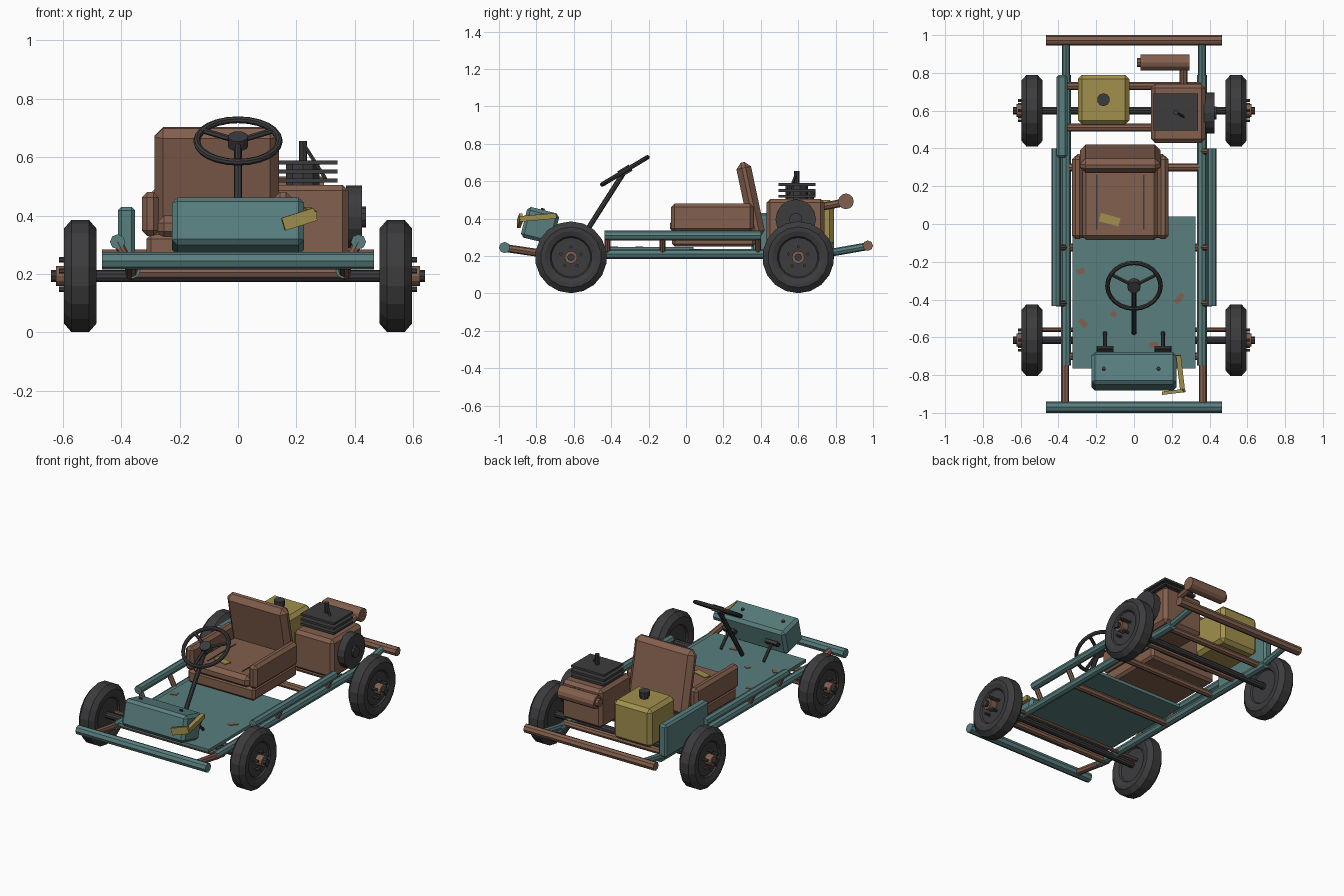
import bpy, math
from mathutils import Vector, Matrix

old = bpy.data.objects.get("Cube")
if old:
    bpy.data.objects.remove(old, do_unlink=True)


def material(name, rgb):
    m = bpy.data.materials.new(name)
    m.use_nodes = True
    m.diffuse_color = (*rgb, 1)
    m.node_tree.nodes["Principled BSDF"].inputs["Base Color"].default_value = (*rgb, 1)
    return m


TEAL = material("teal paint", (0.10, 0.21, 0.21))
RUST = material("rust brown", (0.225, 0.115, 0.075))
YELLOW = material("old yellow", (0.36, 0.28, 0.075))
BLACK = material("dark metal", (0.045, 0.045, 0.048))


def finish(ob, name, mat):
    ob.name = name
    ob.data.materials.clear()
    ob.data.materials.append(mat)
    return ob


def box(name, mat, lo, hi, bevel=0.0, rx=0.0, rz=0.0):
    """Box between two corners, turned about its centre."""
    lo, hi = Vector(lo), Vector(hi)
    bpy.ops.mesh.primitive_cube_add(size=1, location=(lo + hi) / 2)
    ob = finish(bpy.context.object, name, mat)
    ob.data.transform(Matrix.Diagonal((*(hi - lo), 1)))
    ob.rotation_euler = (math.radians(rx), 0, math.radians(rz))
    if bevel:
        mod = ob.modifiers.new("bevel", "BEVEL")
        mod.width, mod.segments = bevel, 1
    return ob


def tube(name, mat, a, b, r, sides=8):
    """Straight round bar from a to b."""
    a, b = Vector(a), Vector(b)
    bpy.ops.mesh.primitive_cylinder_add(vertices=sides, radius=r, depth=(b - a).length,
                                        location=(a + b) / 2)
    ob = finish(bpy.context.object, name, mat)
    ob.rotation_euler = (b - a).to_track_quat("Z", "Y").to_euler()
    return ob


def strap(name, mat, a, b, height, thick):
    """Flat bar standing on edge from a to b."""
    a, b = Vector(a), Vector(b)
    ob = box(name, mat, (-(b - a).length / 2, -thick / 2, -height / 2),
             ((b - a).length / 2, thick / 2, height / 2))
    x = (b - a).normalized()
    y = Vector((0, 0, 1)).cross(x).normalized()
    ob.matrix_world = Matrix.Translation((a + b) / 2) @ Matrix((x, y, x.cross(y))).transposed().to_4x4()
    return ob


def lathe_x(name, mat, profile, centre, sides):
    """Spin (offset, radius) points about an x axis."""
    verts, faces, n = [], [], len(profile)
    for i in range(sides):
        t = 2 * math.pi * i / sides
        verts += [(x, r * math.sin(t), r * math.cos(t)) for x, r in profile]
        j = (i + 1) % sides
        faces += [(i * n + k, i * n + k + 1, j * n + k + 1, j * n + k) for k in range(n - 1)]
    faces += [[i * n for i in range(sides)][::-1], [i * n + n - 1 for i in range(sides)]]
    me = bpy.data.meshes.new(name)
    me.from_pydata(verts, [], faces)
    ob = bpy.data.objects.new(name, me)
    bpy.context.collection.objects.link(ob)
    ob.location = centre
    return finish(ob, name, mat)


FRONT, REAR, HUB = -0.615, 0.6, 0.193
SIDES = (("left", 1), ("right", -1))

# Wheels with hubs and bolts
half = [(0.036, 0.105), (0.046, 0.112), (0.056, 0.14), (0.056, 0.162), (0.03, 0.192)]
tyre = [(-x, r) for x, r in half] + [(x, r) for x, r in half[::-1]]
for end, y in (("front", FRONT), ("rear", REAR)):
    tube(end + "_axle", BLACK, (-0.6, y, HUB), (0.6, y, HUB), 0.021, 10)
    for side, s in SIDES:
        tag = f"{end}_{side}_"
        lathe_x(tag + "tyre", BLACK, tyre, (s * 0.54, y, HUB), 18)
        tube(tag + "hub", RUST, (s * 0.57, y, HUB), (s * 0.622, y, HUB), 0.034, 12)
        tube(tag + "axle_nut", BLACK, (s * 0.61, y, HUB), (s * 0.64, y, HUB), 0.02, 8)
        for k in range(5):
            t = 2 * math.pi * k / 5
            p = (y + 0.056 * math.sin(t), HUB + 0.056 * math.cos(t))
            tube(tag + "bolt", BLACK, (s * 0.57, *p), (s * 0.613, *p), 0.009, 6)

# Frame rails, side rails and bumper struts
for side, s in SIDES:
    tube(side + "_main_rail", TEAL, (s * 0.36, -0.75, 0.21), (s * 0.36, 0.79, 0.21), 0.026)
    tube(side + "_side_rail", TEAL, (s * 0.412, -0.435, 0.31), (s * 0.412, 0.4, 0.31), 0.026)
    for y in (-0.42, -0.125, 0.385):
        tube(side + "_rail_post", RUST, (s * 0.36, y, 0.21), (s * 0.412, y, 0.31), 0.016)
    tube(side + "_front_strut", RUST, (s * 0.365, -0.68, 0.2), (s * 0.365, -0.97, 0.243), 0.021)
    tube(side + "_rear_strut", TEAL, (s * 0.36, 0.76, 0.215), (s * 0.36, 0.97, 0.252), 0.021)
tube("front_bumper", TEAL, (-0.465, -0.97, 0.245), (0.465, -0.97, 0.245), 0.03)
tube("rear_bumper", RUST, (-0.465, 0.972, 0.255), (0.465, 0.972, 0.255), 0.028)
for y, z in ((-0.7, 0.205), (-0.125, 0.205), (0.3, 0.21), (0.51, 0.225), (0.73, 0.225)):
    tube("cross_member", RUST, (-0.36, y, z), (0.36, y, z), 0.021)
tube("tie_rod", RUST, (-0.49, -0.56, 0.197), (0.49, -0.56, 0.197), 0.011)

# Floor with rust patches
box("floor_panel", TEAL, (-0.325, -0.765, 0.228), (0.325, 0.04, 0.248))
for x, y, w, rz in ((-0.283, -0.25, 0.042, 15), (-0.27, -0.525, 0.048, -45),
                    (0.24, -0.395, 0.06, 50), (-0.108, -0.477, 0.028, 60),
                    (0.105, -0.64, 0.045, 10)):
    box("rust_patch", RUST, (x - w / 2, y - 0.014, 0.246), (x + w / 2, y + 0.014, 0.251), rz=rz)

# Rear side panel
box("rear_side_panel", TEAL, (-0.41, 0.35, 0.22), (-0.353, 0.79, 0.43), 0.012)

# Seat
SX = -0.073
box("seat_base", RUST, (SX - 0.24, -0.075, 0.25), (SX + 0.24, 0.37, 0.335), 0.015)
box("seat_cushion", RUST, (SX - 0.205, -0.085, 0.32), (SX + 0.205, 0.36, 0.4), 0.025)
for side, s in SIDES:
    x = SX + s * 0.227
    box(side + "_seat_bolster", RUST, (x - 0.029, -0.08, 0.33), (x + 0.029, 0.36, 0.48), 0.018)
    x = SX + s * 0.125
    box(side + "_seat_seam", BLACK, (x - 0.004, -0.03, 0.397), (x + 0.004, 0.26, 0.403))
box("seat_back", RUST, (SX - 0.213, 0.305, 0.295), (SX + 0.213, 0.385, 0.705), 0.03, rx=12)
box("seat_patch", YELLOW, (-0.183, 0.0, 0.397), (-0.075, 0.045, 0.405), rz=-15)

# Engine with cooling fins, flywheel and exhaust
box("engine_block", RUST, (0.09, 0.43, 0.255), (0.378, 0.74, 0.505), 0.02)
tube("cylinder_core", BLACK, (0.222, 0.592, 0.5), (0.222, 0.592, 0.58), 0.06, 10)
for z in (0.52, 0.55, 0.582):
    box("cooling_fin", BLACK, (0.103, 0.495, z - 0.007), (0.34, 0.692, z + 0.007))
tube("spark_plug", BLACK, (0.222, 0.592, 0.58), (0.222, 0.592, 0.655), 0.014)
tube("plug_lead", BLACK, (0.222, 0.592, 0.648), (0.3, 0.545, 0.525), 0.007, 6)
tube("flywheel", BLACK, (0.37, 0.587, 0.395), (0.425, 0.587, 0.395), 0.108, 16)
tube("flywheel_hub", BLACK, (0.42, 0.587, 0.395), (0.438, 0.587, 0.395), 0.036, 10)
tube("exhaust_pipe", RUST, (0.263, 0.71, 0.46), (0.263, 0.85, 0.487), 0.021)
tube("muffler", RUST, (0.035, 0.855, 0.492), (0.295, 0.855, 0.492), 0.042, 12)
tube("muffler_outlet", RUST, (0.015, 0.855, 0.492), (0.05, 0.855, 0.492), 0.026, 10)

# Fuel tank
box("fuel_tank", YELLOW, (-0.297, 0.527, 0.25), (-0.025, 0.79, 0.5), 0.022)
tube("tank_neck", BLACK, (-0.162, 0.658, 0.49), (-0.162, 0.658, 0.52), 0.026, 10)
tube("tank_cap", BLACK, (-0.162, 0.658, 0.515), (-0.162, 0.658, 0.545), 0.034, 10)

# Nose box with bolts and a bent bracket
TILT = -14
box("nose_box", TEAL, (-0.225, -0.869, 0.279), (0.225, -0.692, 0.447), 0.018, rx=TILT)
for x in (-0.16, 0.13):
    tube("nose_bolt", BLACK, (x, -0.772, 0.43), (x, -0.764, 0.455), 0.01)
strap("bracket_front", YELLOW, (0.155, -0.895, 0.37), (0.265, -0.882, 0.405), 0.045, 0.018)
strap("bracket_side", YELLOW, (0.258, -0.888, 0.398), (0.235, -0.695, 0.415), 0.03, 0.026)

# Steering wheel and column
C, LEAN = Vector((0, -0.327, 0.655)), math.radians(31)
bpy.ops.mesh.primitive_torus_add(major_radius=0.141, minor_radius=0.012, major_segments=24,
                                 minor_segments=8, location=C, rotation=(LEAN, 0, 0))
finish(bpy.context.object, "steering_wheel_rim", BLACK)
turn = Matrix.Rotation(LEAN, 3, "X")
for a in (-90, 30, 150):
    t = math.radians(a)
    tube("steering_spoke", BLACK, C, C + turn @ Vector((math.cos(t), math.sin(t), 0)) * 0.14, 0.01, 6)
up = turn @ Vector((0, 0, 1))
tube("steering_hub", BLACK, C - up * 0.02, C + up * 0.018, 0.035, 12)
tube("steering_column", BLACK, C, (0, -0.575, 0.265), 0.014)

# Pedals
for side, s in SIDES:
    x = s * 0.153
    tube(side + "_pedal_rod", BLACK, (x, -0.575, 0.26), (x, -0.66, 0.345), 0.01)
    box(side + "_pedal", BLACK, (x - 0.045, -0.685, 0.335), (x + 0.045, -0.645, 0.36), 0.004, rx=45)
